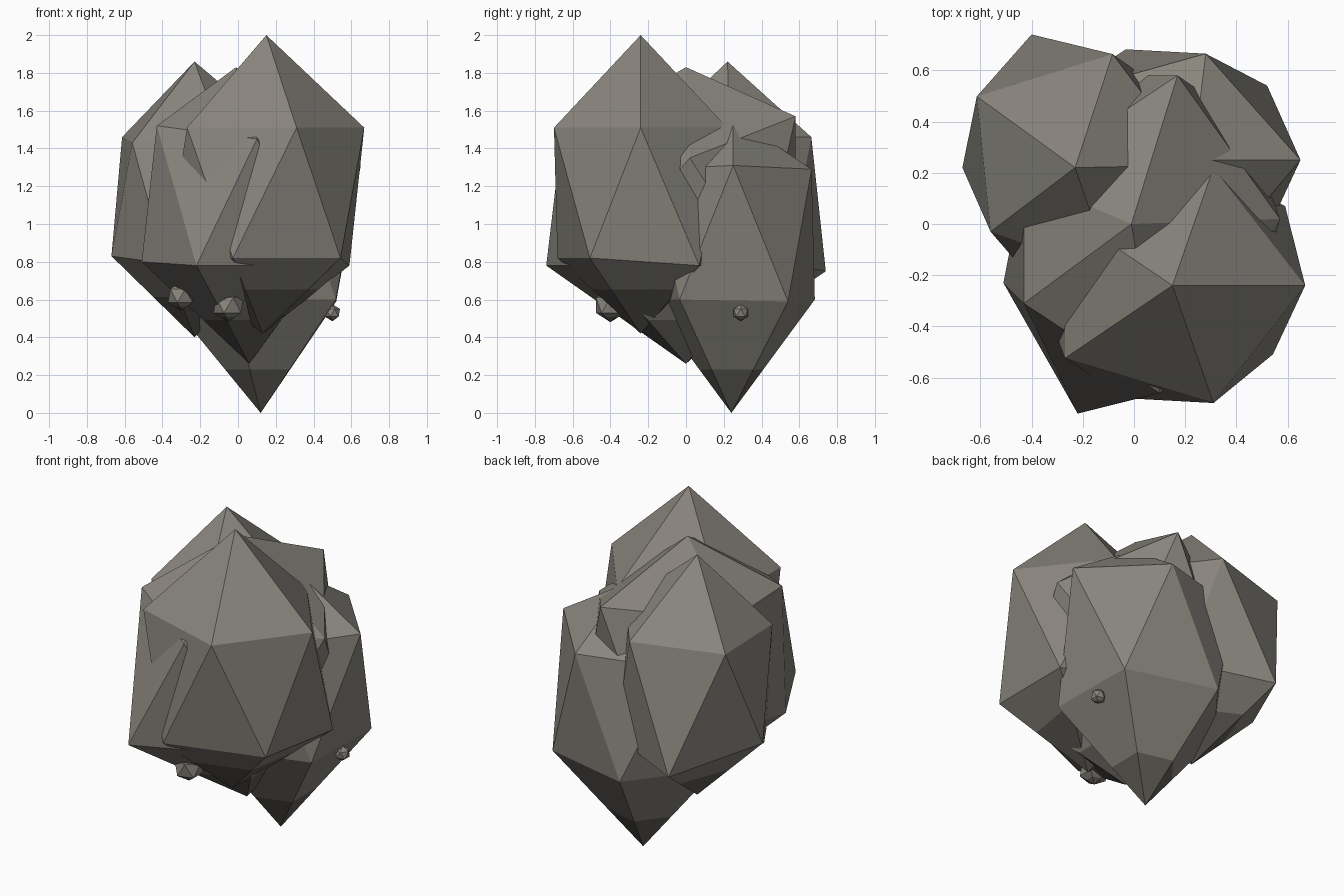
import bpy, bmesh
from mathutils import Vector

if "Cube" in bpy.data.objects:
    bpy.data.objects.remove(bpy.data.objects["Cube"])


def material(name, rgb):
    m = bpy.data.materials.new(name)
    m.diffuse_color = (*rgb, 1)
    m.use_nodes = True
    m.node_tree.nodes["Principled BSDF"].inputs["Base Color"].default_value = m.diffuse_color
    return m


STONE = material("warm grey stone", (0.25, 0.235, 0.205))
DARK = material("dark stone base", (0.125, 0.116, 0.10))

# Unit icosahedron rings (x, y); both start at the front right and run clockwise from above
UPPER = [(.276, -.85), (-.724, -.526), (-.724, .526), (.276, .85), (.894, 0)]
LOWER = [(.724, -.526), (-.276, -.85), (-.894, 0), (-.276, .85), (.724, .526)]


def boulder(name, top, upper, lower, bottom, nudge=None):
    """Stretched icosahedron; each ring is (cx, cy, rx, ry, z)."""
    bm = bmesh.new()
    rings = []
    for shape, (cx, cy, rx, ry, z) in ((UPPER, upper), (LOWER, lower)):
        rings.append([bm.verts.new((cx + x * rx, cy + y * ry, z)) for x, y in shape])
    up, lo = rings
    for (ring, i), co in (nudge or {}).items():
        rings[ring][i].co = Vector(co)
    t, b = bm.verts.new(top), bm.verts.new(bottom)
    for i in range(5):
        j = (i + 1) % 5
        bm.faces.new((t, up[j], up[i]))
        bm.faces.new((b, lo[i], lo[j]))
        bm.faces.new((up[i], up[j], lo[j]))
        bm.faces.new((up[i], lo[j], lo[i]))
    bmesh.ops.recalc_face_normals(bm, faces=bm.faces)
    # Dark band on the lowest part of the boulder
    cut = bottom[2] + 0.147 * (top[2] - bottom[2])
    bmesh.ops.bisect_plane(bm, geom=bm.verts[:] + bm.edges[:] + bm.faces[:],
                           plane_co=(0, 0, cut), plane_no=(0, 0, 1))
    for f in bm.faces:
        f.material_index = int(f.calc_center_median().z < cut)
    me = bpy.data.meshes.new(name)
    bm.to_mesh(me)
    bm.free()
    me.materials.append(STONE)
    me.materials.append(DARK)
    ob = bpy.data.objects.new(name, me)
    bpy.context.collection.objects.link(ob)


# Tall boulder at the front right
boulder("front_boulder", (.15, -.24, 2.0), (.15, -.24, .58, .54, 1.51),
        (.13, -.23, .57, .53, .82), (.13, -.24, .42),
        {(1, 4): (.59, .07, .78)})

# Boulder at the back left
boulder("back_boulder", (-.23, .22, 1.86), (-.23, .23, .53, .51, 1.46),
        (-.25, .24, .48, .56, .79), (-.23, .22, .40),
        {(0, 1): (-.56, -.03, 1.43), (1, 2): (-.67, .22, .83), (1, 3): (-.40, .74, .75)})

# Low boulder at the back right, resting on the ground
boulder("low_boulder", (.23, .25, 1.57), (.12, .24, .58, .50, 1.29),
        (.12, .24, .55, .52, .60), (.12, .24, 0),
        {(0, 4): (.65, .25, 1.31), (1, 4): (.52, .54, .59)})

# Central mass filling between the others
boulder("core_boulder", (-.01, 0, 1.83), (0, -.02, .59, .69, 1.5),
        (0, 0, .6, .87, .78), (.06, 0, .26),
        {(0, 0): (.10, -.66, 1.45), (0, 1): (-.43, -.31, 1.52), (0, 2): (-.43, .18, 1.5),
         (0, 3): (.17, .58, 1.57), (0, 4): (.57, .02, 1.35),
         (1, 1): (-.22, -.74, .78), (1, 2): (-.51, -.23, .80),
         (1, 3): (-.17, .58, .78), (1, 4): (.43, .40, .76)})


# Small chips stuck to the sides
def chip(name, c, r):
    x, y, z = c
    boulder(name, (x, y, z + r), (x, y, r, r, z + .45 * r), (x, y, r, r, z - .45 * r), (x, y, z - r))


chip("side_chip", (.50, .29, .53), .045)
chip("under_chip", (-.05, -.40, .57), .09)
chip("left_chip", (-.30, -.22, .62), .08)
